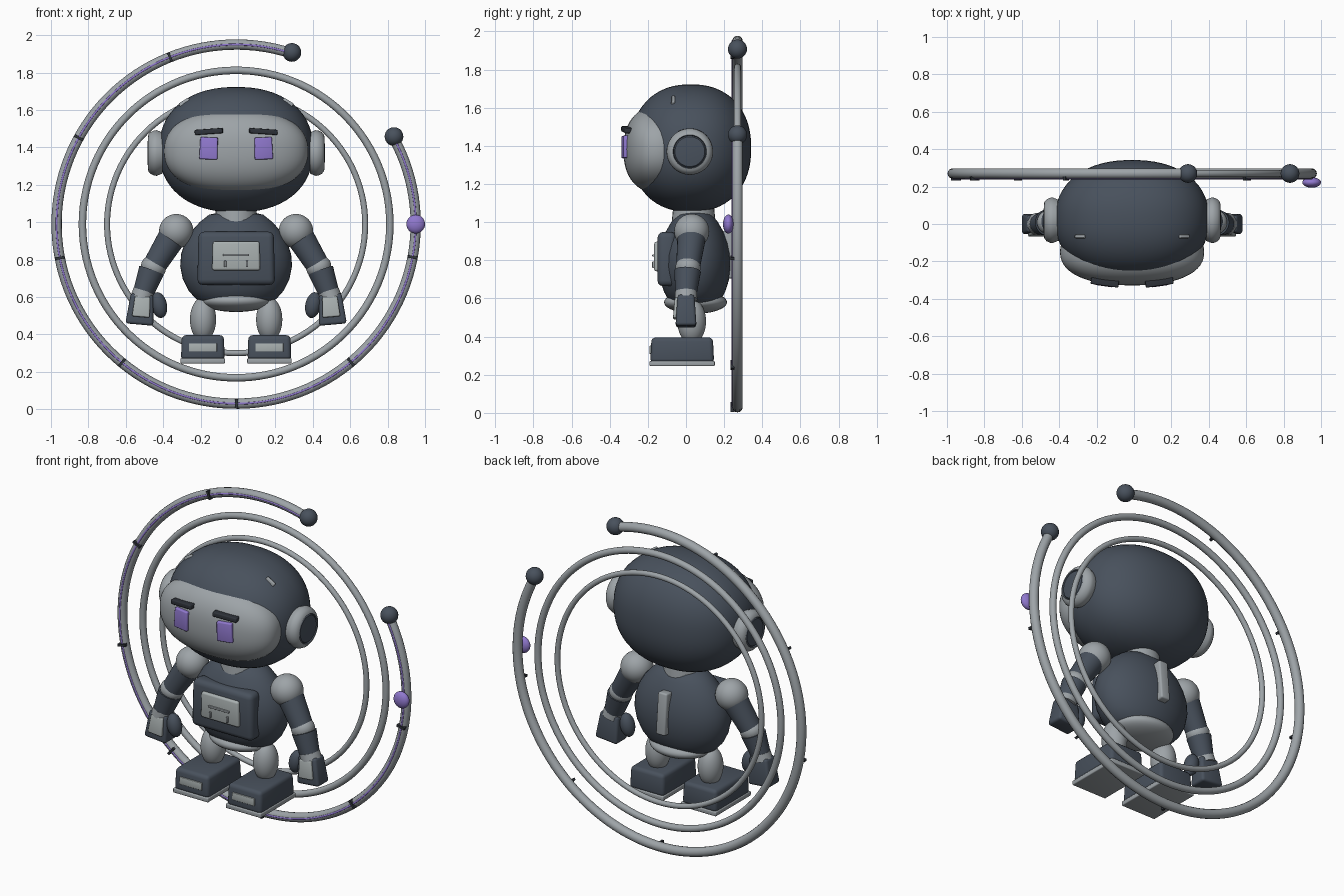
import bpy, bmesh, math
from mathutils import Vector, Matrix

if "Cube" in bpy.data.objects:
    bpy.data.objects.remove(bpy.data.objects["Cube"])

CX = -0.01          # model's mirror plane
RC = Vector((0, 0.27, 0.99))   # centre of the hoops


def mat(name, rgb):
    m = bpy.data.materials.new(name)
    m.diffuse_color = (*rgb, 1)
    m.use_nodes = True
    m.node_tree.nodes["Principled BSDF"].inputs["Base Color"].default_value = m.diffuse_color
    return m


LIGHT = mat("light grey", (0.34, 0.37, 0.39))
SILVER = mat("pale silver", (0.40, 0.44, 0.44))
DARK = mat("slate", (0.065, 0.082, 0.108))
BLACK = mat("near black", (0.028, 0.033, 0.042))
PURPLE = mat("violet", (0.28, 0.19, 0.62))


def finish(name, bm, mats, angle=35):
    bmesh.ops.recalc_face_normals(bm, faces=bm.faces)
    me = bpy.data.meshes.new(name)
    bm.to_mesh(me)
    bm.free()
    ob = bpy.data.objects.new(name, me)
    ob.location.x = CX
    bpy.context.collection.objects.link(ob)
    for m in mats if isinstance(mats, list) else [mats]:
        me.materials.append(m)
    bpy.ops.object.select_all(action='DESELECT')
    ob.select_set(True)
    bpy.context.view_layer.objects.active = ob
    bpy.ops.object.shade_smooth_by_angle(angle=math.radians(angle))
    return ob


def place(bm, loc, rot=(0, 0, 0)):
    m = Matrix.Translation(loc)
    for axis, a in zip("ZYX", reversed(rot)):
        m = m @ Matrix.Rotation(math.radians(a), 4, axis)
    bmesh.ops.transform(bm, matrix=m, verts=bm.verts)


def ellipsoid(name, loc, radii, m, power=2.0, rot=(0, 0, 0), seg=40):
    """Sphere stretched to radii; a power above 2 makes it boxier."""
    bm = bmesh.new()
    bmesh.ops.create_uvsphere(bm, u_segments=seg, v_segments=seg // 2, radius=1)
    for v in bm.verts:
        k = sum(abs(c) ** power for c in v.co) ** (-1 / power)
        v.co = Vector([c * k * r for c, r in zip(v.co, radii)])
    place(bm, loc, rot)
    return finish(name, bm, m)


def box(name, loc, size, m, bevel=0.0, taper=1.0, rot=(0, 0, 0)):
    """Bevelled box; taper scales its top."""
    bm = bmesh.new()
    bmesh.ops.create_cube(bm, size=1)
    for v in bm.verts:
        k = taper if v.co.z > 0 else 1
        v.co = Vector((v.co.x * size[0] * k, v.co.y * size[1] * k, v.co.z * size[2]))
    if bevel:
        bmesh.ops.bevel(bm, geom=bm.edges[:], offset=bevel, segments=3,
                        profile=0.5, affect='EDGES')
    place(bm, loc, rot)
    return finish(name, bm, m)


def limb(name, a, b, ra, rb, m):
    """Tapered cylinder from a to b."""
    a, b = Vector(a), Vector(b)
    bm = bmesh.new()
    bmesh.ops.create_cone(bm, cap_ends=True, segments=28, radius1=ra, radius2=rb,
                          depth=(b - a).length)
    rot = (b - a).to_track_quat('Z', 'Y').to_matrix().to_4x4()
    bmesh.ops.transform(bm, matrix=Matrix.Translation((a + b) / 2) @ rot, verts=bm.verts)
    return finish(name, bm, m)


def lathe(profile, seg=48):
    """Spin (radius, height) points about z."""
    bm = bmesh.new()
    rings = [[bm.verts.new((r * math.cos(2 * math.pi * i / seg),
                            r * math.sin(2 * math.pi * i / seg), z))
              for i in range(seg)] for r, z in profile]
    for p, q in zip(rings, rings[1:]):
        for i in range(seg):
            j = (i + 1) % seg
            bm.faces.new((p[i], p[j], q[j], q[i]))
    bm.faces.new(rings[0])
    bm.faces.new(rings[-1])
    return bm


def hoop_point(angle, radius, y=0.0):
    a = math.radians(angle)
    return RC + Vector((radius * math.cos(a), y, radius * math.sin(a)))


def hoop(name, radius, tube, m, start=0, end=360, y=0.0, n=110, sides=14):
    """Round tube along an upright arc."""
    closed = end - start == 360
    bm = bmesh.new()
    rings = []
    for i in range(n if closed else n + 1):
        a = start + (end - start) * i / n
        rings.append([bm.verts.new(hoop_point(
            a, radius + tube * math.cos(2 * math.pi * k / sides),
            y + tube * math.sin(2 * math.pi * k / sides))) for k in range(sides)])
    for p, q in zip(rings, rings[1:] + (rings[:1] if closed else [])):
        for k in range(sides):
            j = (k + 1) % sides
            bm.faces.new((p[k], p[j], q[j], q[k]))
    if not closed:
        bm.faces.new(rings[0])
        bm.faces.new(rings[-1])
    return finish(name, bm, m, 60)


# Hoops behind the figure
A0, A1 = 72, 389
hoop("outer_hoop", 0.96, 0.0275, LIGHT, A0, A1)
hoop("outer_hoop_glow_line", 0.96, 0.006, PURPLE, A0, A1, y=-0.025, sides=8)
hoop("middle_hoop", 0.822, 0.02, LIGHT)
hoop("inner_hoop", 0.69, 0.016, LIGHT)
for a in (A0, A1):
    ellipsoid("hoop_end_ball", hoop_point(a, 0.965), (0.05,) * 3, DARK, seg=28)
ellipsoid("hoop_marker", hoop_point(0, 0.96, -0.048), (0.05, 0.028, 0.05), PURPLE, seg=28)
for k in range(1, 9):
    a = A0 + (A1 - A0) * k / 8
    if k < 8:
        box("hoop_clip", hoop_point(a, 0.96, -0.026), (0.052, 0.022, 0.014), BLACK,
            rot=(0, -a, 0))

# Head
ellipsoid("head", (0, 0.025, 1.388), (0.412, 0.317, 0.335), DARK, 2.25, seg=64)
ellipsoid("face_plate", (0, -0.15, 1.38), (0.385, 0.178, 0.225), LIGHT, 2.3, seg=64)
limb("neck", (0, 0.04, 1.0), (0, 0.04, 1.1), 0.115, 0.105, LIGHT)

for s in (-1, 1):
    box("eye", (s * 0.146, -0.318, 1.395), (0.098, 0.03, 0.118), PURPLE, 0.007, 0.95,
        (0, s * -2, s * 8))
    box("eyebrow", (s * 0.145, -0.308, 1.485), (0.15, 0.045, 0.028), BLACK, 0.006,
        rot=(0, s * 4, s * 8))
    box("head_vent", (s * 0.275, -0.068, 1.637), (0.062, 0.018, 0.03), LIGHT, 0.006,
        rot=(-12, s * 32, 0))
    # Ear: lathed dome with a dark centre
    bm = lathe([(0.11, 0), (0.122, 0.03), (0.12, 0.045), (0.112, 0.062), (0.1, 0.073),
                (0.088, 0.077), (0.084, 0.07), (0.078, 0.076), (0.05, 0.079), (0.01, 0.08)])
    for f in bm.faces:
        c = f.calc_center_median()
        f.material_index = int(c.z > 0.06 and all(v.co.xy.length < 0.089 for v in f.verts))
    place(bm, (s * 0.395, 0.02, 1.37), (0, s * 90, 0))
    finish("ear", bm, [LIGHT, DARK])

# Torso
bm = lathe([(0.17, 0.565), (0.215, 0.59), (0.255, 0.635), (0.285, 0.695), (0.299, 0.765),
            (0.294, 0.83), (0.274, 0.89), (0.24, 0.95), (0.195, 1.0), (0.145, 1.04), (0.08, 1.055)])
for v in bm.verts:
    v.co.y = v.co.y * 0.63 + 0.045
finish("torso", bm, DARK)
ellipsoid("hips", (0, 0.05, 0.58), (0.19, 0.165, 0.06), LIGHT)
box("chest_panel", (0, -0.1, 0.807), (0.415, 0.1, 0.285), DARK, 0.03, 0.97)
box("chest_screen", (0, -0.152, 0.82), (0.257, 0.03, 0.155), SILVER, 0.012, 0.97)
box("screen_bar", (0, -0.168, 0.825), (0.14, 0.018, 0.012), LIGHT, 0.003)
box("back_bar", (0, 0.225, 0.83), (0.062, 0.06, 0.25), LIGHT, 0.01, rot=(5, 0, 0))

for s in (-1, 1):
    box("screen_tick", (s * 0.058, -0.168, 0.777), (0.012, 0.018, 0.035), LIGHT, 0.003)

    # Arm
    shoulder, elbow = (s * 0.32, 0.03, 0.952), (s * 0.442, 0.01, 0.76)
    wrist = (s * 0.495, 0.0, 0.625)
    ellipsoid("shoulder", shoulder, (0.092,) * 3, LIGHT)
    limb("upper_arm", (s * 0.34, 0.03, 0.925), elbow, 0.075, 0.062, DARK)
    ellipsoid("elbow", elbow, (0.068, 0.066, 0.06), LIGHT, rot=(0, s * -25, 0))
    limb("forearm", (s * 0.452, 0.008, 0.742), wrist, 0.07, 0.056, DARK)
    limb("wrist_cuff", (s * 0.493, 0, 0.635), (s * 0.505, 0, 0.595), 0.057, 0.06, LIGHT)

    # Hand
    box("hand", (s * 0.51, 0.0, 0.535), (0.15, 0.11, 0.165), DARK, 0.016, 0.8,
        (0, s * -5, 0))
    box("hand_plate", (s * 0.505, -0.047, 0.548), (0.095, 0.035, 0.11), SILVER, 0.008, 0.85,
        (-4, s * -5, 0))
    ellipsoid("thumb", (s * 0.412, -0.01, 0.557), (0.042, 0.042, 0.07), DARK,
              rot=(0, s * 12, 0), seg=28)

    # Leg and boot
    ellipsoid("leg", (s * 0.177, 0.03, 0.48), (0.07, 0.075, 0.118), LIGHT)
    box("boot", (s * 0.178, -0.02, 0.329), (0.234, 0.335, 0.134), DARK, 0.022, 0.96)
    box("boot_sole", (s * 0.178, -0.02, 0.259), (0.238, 0.342, 0.028), LIGHT, 0.006)
    box("boot_toe_plate", (s * 0.178, -0.184, 0.33), (0.15, 0.016, 0.045), SILVER, 0.004)
